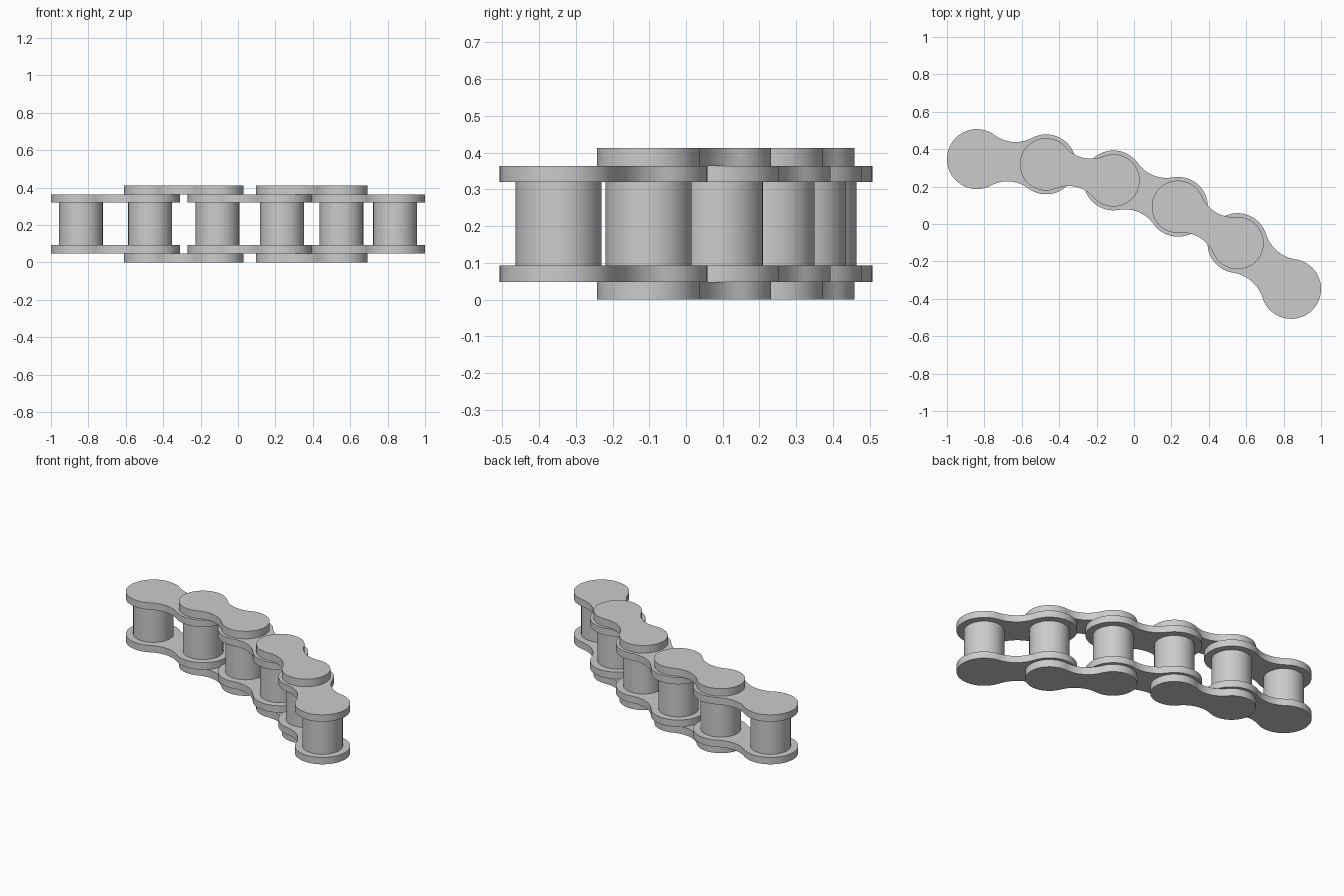
import bpy, bmesh
from math import sin, cos, pi, atan2, hypot, radians

cube = bpy.data.objects.get("Cube")
if cube:
    bpy.data.objects.remove(cube, do_unlink=True)

steel = bpy.data.materials.new("grey steel")
steel.use_nodes = True
GREY = (0.6, 0.6, 0.6, 1)
steel.diffuse_color = GREY
steel.node_tree.nodes["Principled BSDF"].inputs["Base Color"].default_value = GREY

PINS = [(-0.84, 0.347), (-0.47, 0.319), (-0.11, 0.233),
        (0.235, 0.092), (0.553, -0.102), (0.84, -0.347)]
HEIGHT = 0.412
INNER_Z, INNER_TOP = 0.048, 0.092
ROLLER_R = 0.117


def arc(cx, cy, r, start, end, steps):
    """Points along a circular arc, both ends included."""
    angles = [start + (end - start) * i / steps for i in range(steps + 1)]
    return [(cx + r * cos(a), cy + r * sin(a)) for a in angles]


def link_outline(length, radius, waist):
    """Two round ends joined by tangent concave arcs, centred on the origin."""
    half = length / 2
    gap = radius - waist
    h = (half ** 2 - gap ** 2) / (2 * gap) - 0 + 0
    # h solves half^2 + h^2 = (radius + r)^2 with r = h - waist
    r = h - waist
    t = atan2(h, half)
    pts = arc(half, 0, radius, t - pi, pi - t, 48)
    pts += arc(0, h, r, -t, t - pi, 20)[1:]
    pts += arc(-half, 0, radius, t, 2 * pi - t, 48)[1:]
    pts += arc(0, -h, r, pi - t, t, 20)[1:-1]
    return pts


def extrude(name, outline, z0, z1, location, turn=0):
    """Solid prism from an outline, with round sides shaded smooth."""
    bm = bmesh.new()
    face = bm.faces.new([bm.verts.new((x, y, z0)) for x, y in outline])
    top = bmesh.ops.extrude_face_region(bm, geom=[face])["geom"]
    verts = [g for g in top if isinstance(g, bmesh.types.BMVert)]
    bmesh.ops.translate(bm, verts=verts, vec=(0, 0, z1 - z0))
    bmesh.ops.recalc_face_normals(bm, faces=bm.faces)
    mesh = bpy.data.meshes.new(name)
    bm.to_mesh(mesh)
    bm.free()
    mesh.materials.append(steel)
    obj = bpy.data.objects.new(name, mesh)
    bpy.context.collection.objects.link(obj)
    obj.location = (location[0], location[1], 0)
    obj.rotation_euler.z = turn
    bpy.ops.object.select_all(action="DESELECT")
    obj.select_set(True)
    bpy.context.view_layer.objects.active = obj
    bpy.ops.object.shade_smooth_by_angle(angle=radians(30))


# Rollers between the inner plates
for i, pin in enumerate(PINS, 1):
    circle = arc(0, 0, ROLLER_R, 0, 2 * pi, 64)[:-1]
    extrude(f"roller_{i}", circle, INNER_TOP, HEIGHT - INNER_TOP, pin)

# Link plates, alternating wide inner pairs and narrower outer pairs
for i, (a, b) in enumerate(zip(PINS, PINS[1:])):
    dx, dy = b[0] - a[0], b[1] - a[1]
    middle = ((a[0] + b[0]) / 2, (a[1] + b[1]) / 2)
    if i % 2 == 0:
        kind, radius, waist, z0, z1 = "inner", 0.16, 0.106, INNER_Z, INNER_TOP
    else:
        kind, radius, waist, z0, z1 = "outer", 0.14, 0.08, 0, INNER_Z
    shape = link_outline(hypot(dx, dy), radius, waist)
    for side, low, high in (("lower", z0, z1), ("upper", HEIGHT - z1, HEIGHT - z0)):
        extrude(f"{kind}_plate_{side}_{i + 1}", shape, low, high, middle, atan2(dy, dx))
